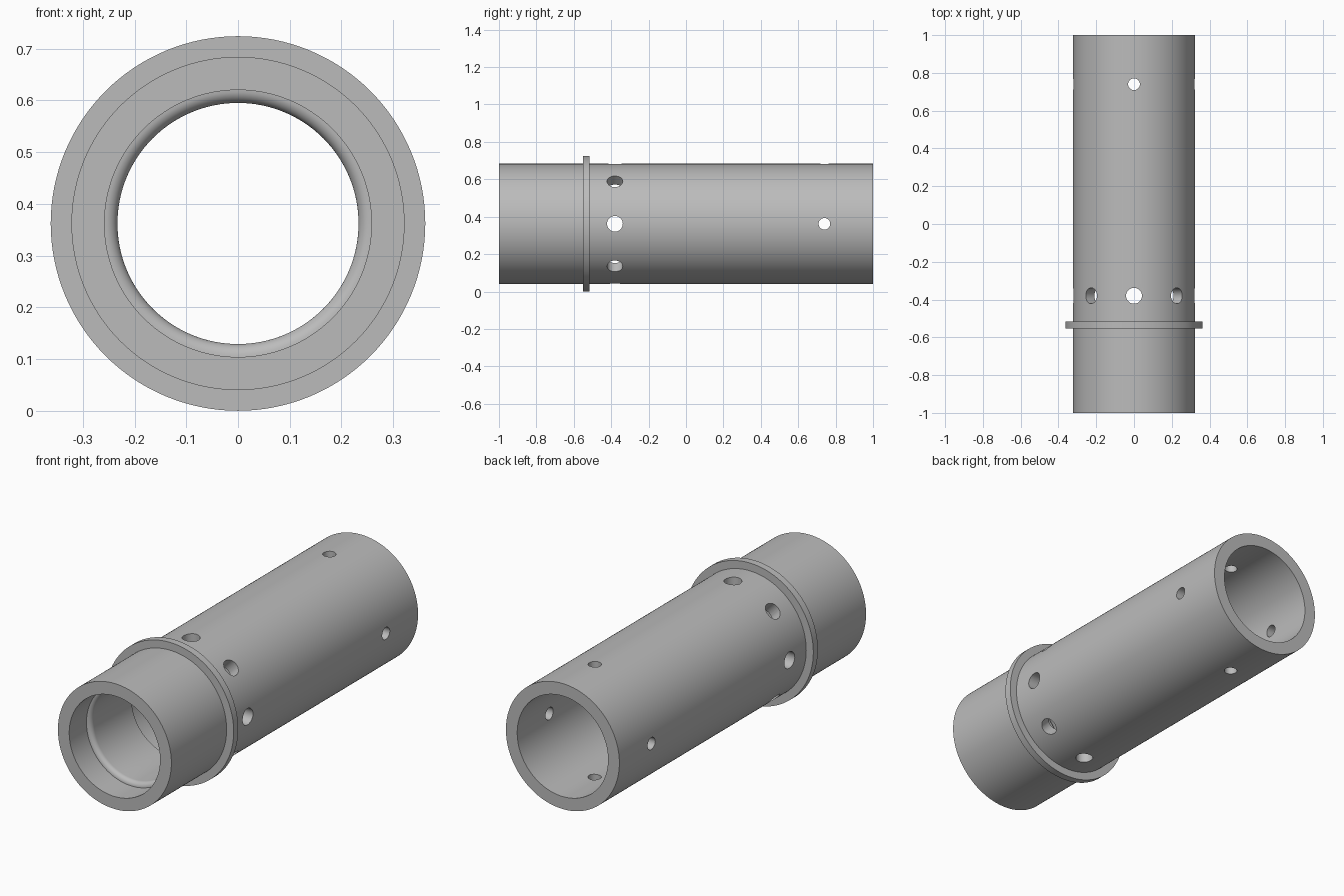
import bpy, bmesh, math
from mathutils import Matrix, Vector

cube = bpy.data.objects.get("Cube")
if cube:
    bpy.data.objects.remove(cube, do_unlink=True)

AXIS_Z = 0.362
R_OUT, R_BORE, R_NECK, R_FLANGE = 0.322, 0.258, 0.233, 0.362
SEGMENTS = 128

gray = bpy.data.materials.new("plain gray")
gray.use_nodes = True
color = (0.5, 0.5, 0.5, 1)
gray.diffuse_color = color
gray.node_tree.nodes["Principled BSDF"].inputs["Base Color"].default_value = color


def make_object(name, bm):
    bmesh.ops.recalc_face_normals(bm, faces=bm.faces)
    mesh = bpy.data.meshes.new(name)
    bm.to_mesh(mesh)
    bm.free()
    mesh.materials.append(gray)
    obj = bpy.data.objects.new(name, mesh)
    bpy.context.collection.objects.link(obj)
    return obj


def lathe(name, profile):
    """Revolve a closed (radius, y) profile around the tube axis."""
    bm = bmesh.new()
    rings = []
    for i in range(SEGMENTS):
        a = math.tau * i / SEGMENTS
        rings.append([bm.verts.new((r * math.cos(a), y, AXIS_Z + r * math.sin(a)))
                      for r, y in profile])
    n = len(profile)
    for i in range(SEGMENTS):
        a, b = rings[i], rings[(i + 1) % SEGMENTS]
        for j in range(n):
            k = (j + 1) % n
            bm.faces.new((a[j], a[k], b[k], b[j]))
    return make_object(name, bm)


def add_hole_ring(bm, y, radius, count):
    """Radial drill cylinders spaced evenly around the axis."""
    for i in range(count):
        a = math.tau * i / count
        direction = Vector((math.cos(a), 0, math.sin(a)))
        place = Matrix.Translation(Vector((0, y, AXIS_Z)) + direction * 0.3)
        turn = direction.to_track_quat('Z', 'Y').to_matrix().to_4x4()
        bmesh.ops.create_cone(bm, cap_ends=True, segments=40, radius1=radius,
                              radius2=radius, depth=0.2, matrix=place @ turn)


# Tube wall: outside, rear bore, narrowed neck, rounded lip, front socket
lip = 0.025
lip_y = -0.86
band = [-0.45, -0.31, 0.69, 0.79]
profile = [(R_OUT, y) for y in [-1] + [-0.534] + band + [1]]
profile += [(R_BORE, y) for y in [1] + band[::-1] + [-0.53]]
profile += [(R_NECK, -0.53)]
for i in range(9):
    a = math.pi / 2 * i / 8
    profile.append((R_BORE - lip * math.cos(a), lip_y + lip * (1 - math.sin(a))))
profile.append((R_BORE, -1))
tube = lathe("tube_body", profile)

# Drilled holes: eight behind the flange, four near the rear
bm = bmesh.new()
add_hole_ring(bm, -0.38, 0.042, 8)
add_hole_ring(bm, 0.74, 0.031, 4)
drill = make_object("hole_cutter", bm)
drill.hide_render = True
mod = tube.modifiers.new("holes", 'BOOLEAN')
mod.operation = 'DIFFERENCE'
mod.solver = 'EXACT'
mod.object = drill
bpy.context.view_layer.objects.active = tube
bpy.ops.object.modifier_apply(modifier=mod.name)
bpy.data.objects.remove(drill, do_unlink=True)

# Flange collar, seated slightly into the wall
flange = lathe("flange", [(R_OUT - 0.01, -0.552), (R_FLANGE, -0.552),
                          (R_FLANGE, -0.515), (R_OUT - 0.01, -0.515)])

for obj in (tube, flange):
    bpy.ops.object.select_all(action='DESELECT')
    obj.select_set(True)
    bpy.context.view_layer.objects.active = obj
    bpy.ops.object.shade_smooth_by_angle(angle=math.radians(30))
